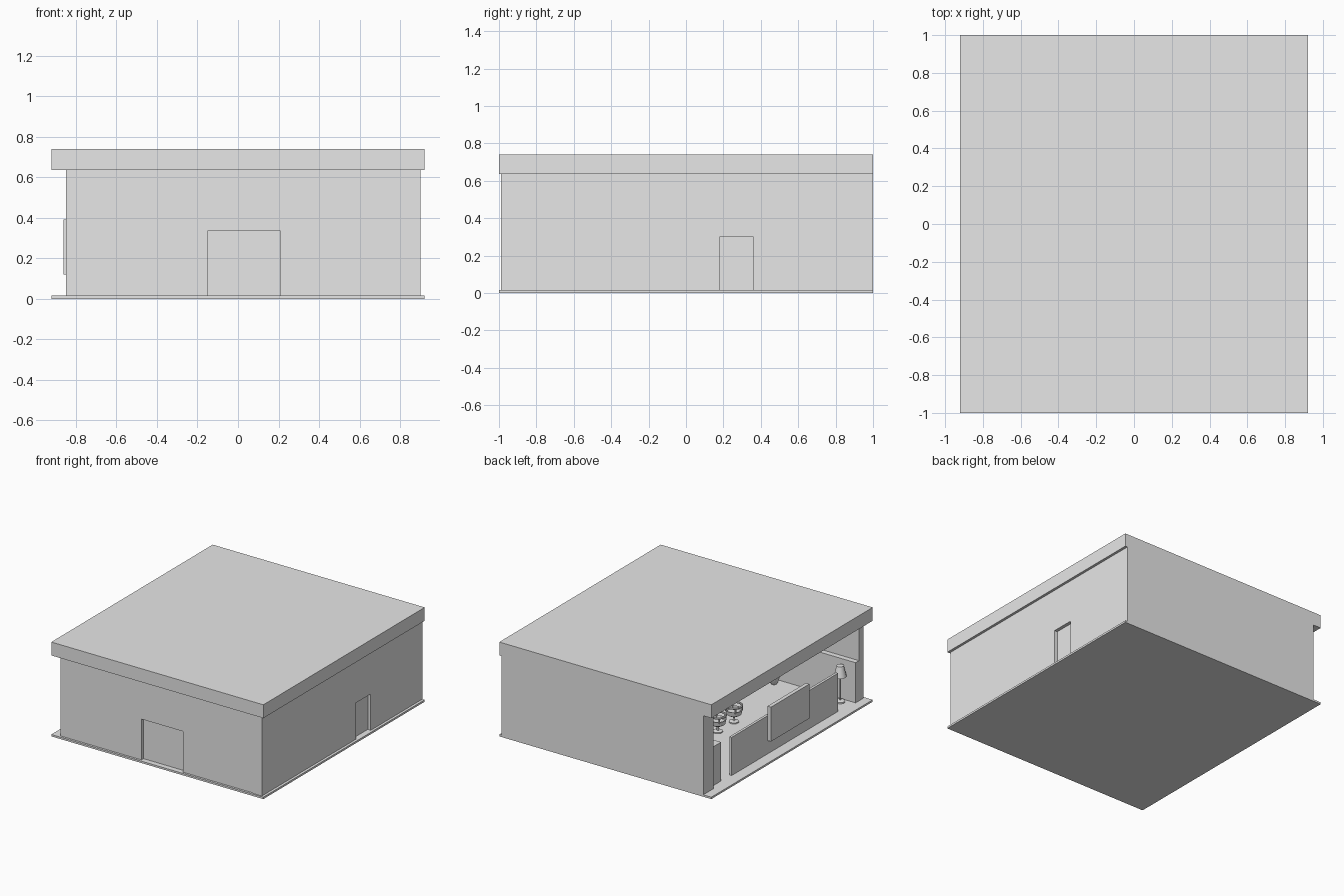
import bpy
import math

cube = bpy.data.objects.get("Cube")
if cube:
    bpy.data.objects.remove(cube, do_unlink=True)

GREY = (0.8, 0.8, 0.8, 1)
grey = bpy.data.materials.new("plain grey")
grey.use_nodes = True
grey.diffuse_color = GREY
grey.node_tree.nodes["Principled BSDF"].inputs["Base Color"].default_value = GREY


def box(name, x, y, z):
    """Axis-aligned box from three (low, high) ranges."""
    centre = [(a + b) / 2 for a, b in (x, y, z)]
    bpy.ops.mesh.primitive_cube_add(size=1, location=centre)
    ob = bpy.context.object
    ob.name = name
    ob.scale = [b - a for a, b in (x, y, z)]
    bpy.ops.object.transform_apply(location=False, rotation=False, scale=True)
    ob.data.materials.append(grey)
    return ob


def turned(name, x, y, profile, sides=16):
    """Round part turned from a (radius, height) profile around a vertical axis."""
    verts, faces = [], []
    for r, z in profile:
        for i in range(sides):
            a = 2 * math.pi * i / sides
            verts.append((r * math.cos(a), r * math.sin(a), z))
    for k in range(len(profile) - 1):
        for i in range(sides):
            j = (i + 1) % sides
            faces.append((k * sides + i, k * sides + j,
                          (k + 1) * sides + j, (k + 1) * sides + i))
    faces.append(list(range(sides))[::-1])
    faces.append([(len(profile) - 1) * sides + i for i in range(sides)])
    mesh = bpy.data.meshes.new(name)
    mesh.from_pydata(verts, [], faces)
    mesh.materials.append(grey)
    ob = bpy.data.objects.new(name, mesh)
    ob.location = (x, y, FLOOR)
    bpy.context.collection.objects.link(ob)
    bpy.ops.object.select_all(action="DESELECT")
    ob.select_set(True)
    bpy.context.view_layer.objects.active = ob
    bpy.ops.object.shade_smooth_by_angle(angle=math.radians(30))
    return ob


def recess(wall, x, y, z):
    """Sink a doorway into a wall."""
    cutter = box(wall.name + "_door_cutter", x, y, z)
    cutter.hide_render = True
    cutter.hide_set(True)
    mod = wall.modifiers.new("door_recess", "BOOLEAN")
    mod.operation = "DIFFERENCE"
    mod.object = cutter


FLOOR, EAVES = 0.015, 0.635

# Shell: slab, roof and three walls, open on the -x side
box("floor", (-0.92, 0.92), (-1, 1), (0, FLOOR))
box("roof", (-0.92, 0.92), (-1, 1), (EAVES, 0.74))
box("back_wall", (-0.85, 0.9), (0.875, 1), (FLOOR, EAVES))
right_wall = box("side_wall", (0.825, 0.9), (-0.99, 0.875), (FLOOR, EAVES))
front_wall = box("front_wall", (-0.85, 0.825), (-0.983, -0.93), (FLOOR, EAVES))
recess(front_wall, (-0.15, 0.21), (-1.1, -0.957), (0, 0.335))
recess(right_wall, (0.874, 1), (0.18, 0.36), (0, 0.30))

# Low screen with a raised board along the open side
box("screen", (-0.83, -0.81), (-0.70, 0.62), (FLOOR, 0.315))
box("screen_board", (-0.86, -0.83), (-0.30, 0.175), (0.12, 0.39))

# Fittings against the walls
box("back_counter", (-0.82, -0.30), (0.737, 0.875), (FLOOR, 0.32))
box("front_wall_panel", (-0.85, -0.18), (-0.93, -0.888), (FLOOR, 0.33))

# Standing lamp
turned("lamp_stand", -0.75, -0.84,
       [(0.036, 0), (0.036, 0.01), (0.006, 0.015), (0.006, 0.23)])
turned("lamp_shade", -0.75, -0.84, [(0.046, 0.2), (0.026, 0.285)])

# Tapered tub by the front wall
turned("tub", -0.19, -0.82, [(0.02, 0), (0.03, 0.02), (0.045, 0.07), (0.045, 0.1)])

# Pedestal table with two tub chairs
turned("table", -0.22, -0.03,
       [(0.04, 0), (0.04, 0.01), (0.01, 0.015), (0.01, 0.14), (0.1, 0.14), (0.1, 0.155)])
for side, y in (("front", -0.13), ("back", 0.07)):
    turned(side + "_chair_base", -0.325, y,
           [(0.036, 0), (0.036, 0.008), (0.008, 0.012), (0.008, 0.05)])
    turned(side + "_chair_seat", -0.325, y,
           [(0.03, 0.05), (0.055, 0.065), (0.062, 0.1), (0.055, 0.1), (0.05, 0.08)])
    bpy.ops.mesh.primitive_torus_add(major_radius=0.058, minor_radius=0.008,
                                     major_segments=20, minor_segments=8,
                                     location=(-0.325, y, FLOOR + 0.13))
    rail = bpy.context.object
    rail.name = side + "_chair_rail"
    rail.data.materials.append(grey)
    bpy.ops.object.shade_smooth_by_angle(angle=math.radians(40))
    for i in range(4):
        a = math.pi * i / 2 + math.pi / 4
        px, py = -0.325 + 0.057 * math.cos(a), y + 0.057 * math.sin(a)
        box(f"{side}_chair_post_{i}", (px - 0.005, px + 0.005),
            (py - 0.005, py + 0.005), (FLOOR + 0.09, FLOOR + 0.13))
